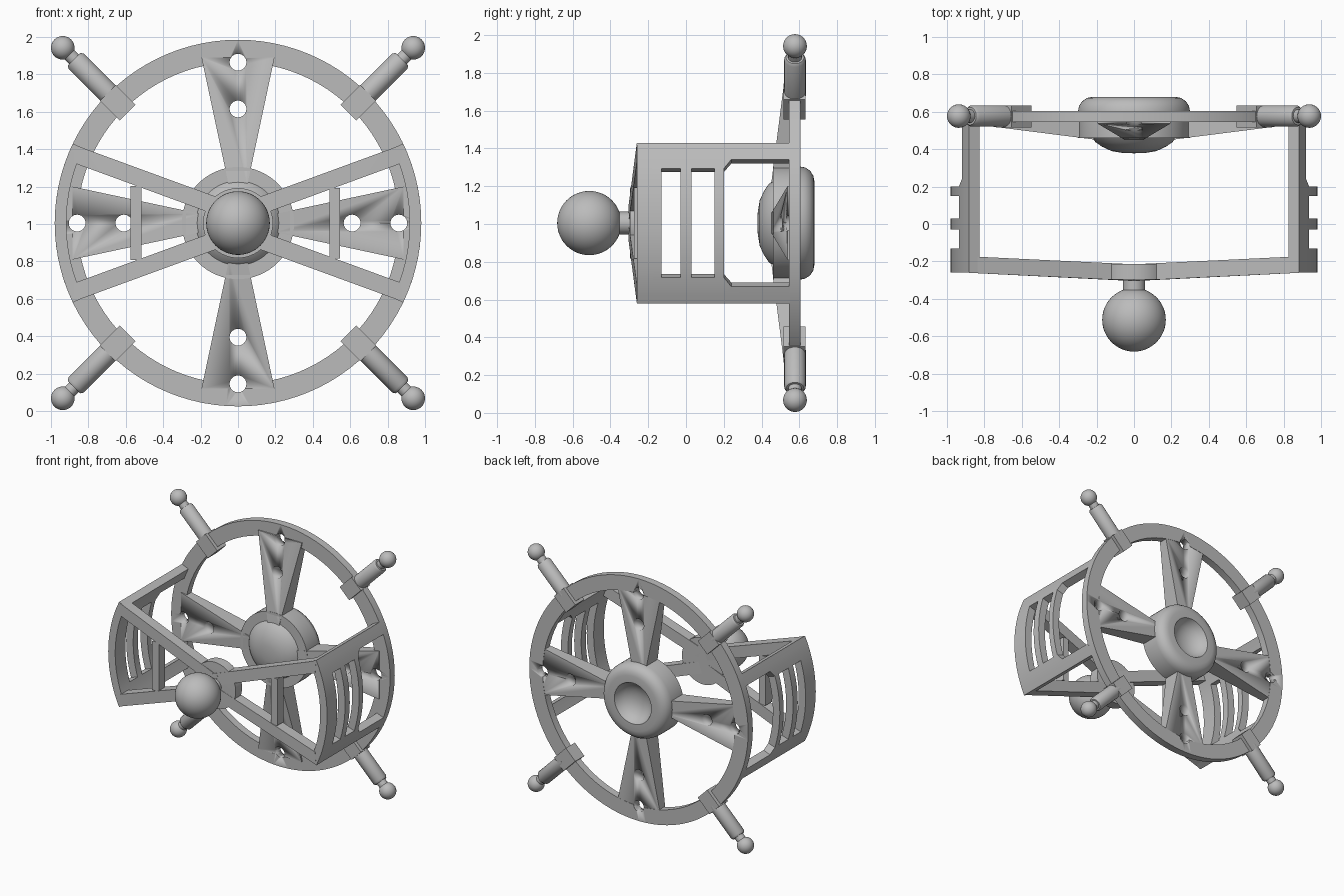
import bpy, bmesh, math
from mathutils import Vector, Matrix

if "Cube" in bpy.data.objects:
    bpy.data.objects.remove(bpy.data.objects["Cube"])

CZ = 1.005                      # height of the wheel axis
grey = bpy.data.materials.new("plain grey")
grey.diffuse_color = (0.5, 0.5, 0.5, 1)
grey.use_nodes = True
grey.node_tree.nodes["Principled BSDF"].inputs["Base Color"].default_value = grey.diffuse_color


def finish(name, bm, angle=35):
    """Turn a bmesh built around the wheel axis into a placed object."""
    bmesh.ops.recalc_face_normals(bm, faces=bm.faces)
    me = bpy.data.meshes.new(name)
    bm.to_mesh(me)
    bm.free()
    me.materials.append(grey)
    ob = bpy.data.objects.new(name, me)
    ob.location.z = CZ
    bpy.context.collection.objects.link(ob)
    bpy.ops.object.select_all(action='DESELECT')
    ob.select_set(True)
    bpy.context.view_layer.objects.active = ob
    bpy.ops.object.shade_smooth_by_angle(angle=math.radians(angle))
    return ob


def hull(name, pts, turn=0):
    """Convex solid from corner points, turned about the y axis."""
    bm = bmesh.new()
    for p in pts:
        bm.verts.new(Matrix.Rotation(turn, 3, 'Y') @ Vector(p))
    bmesh.ops.convex_hull(bm, input=bm.verts)
    bmesh.ops.dissolve_limit(bm, angle_limit=0.01, verts=bm.verts, edges=bm.edges)
    return finish(name, bm)


def box(x0, x1, y0, y1, z0, z1):
    return [(x, y, z) for x in (x0, x1) for y in (y0, y1) for z in (z0, z1)]


def lathe(name, prof, closed=False, steps=64, matrix=None):
    """Revolve (radius, y) points about the y axis."""
    bm = bmesh.new()
    vs = [bm.verts.new((r, y, 0)) for r, y in prof]
    es = [bm.edges.new(p) for p in zip(vs, vs[1:])]
    if closed:
        es.append(bm.edges.new((vs[-1], vs[0])))
    bmesh.ops.spin(bm, geom=vs + es, cent=(0, 0, 0), axis=(0, 1, 0),
                   angle=math.tau, steps=steps, use_merge=False)
    bmesh.ops.remove_doubles(bm, verts=bm.verts, dist=0.0003)
    if matrix:
        bm.transform(matrix)
    return finish(name, bm)


def ball_arc(r, c, start=0, n=16):
    """Half circle profile for a ball centred at c on the axis."""
    return [(r * math.sin(a), c - r * math.cos(a))
            for a in [start + (math.pi - start) * i / n for i in range(n + 1)]]


# Wheel rim and four tapered spokes
pierced = [lathe("wheel_rim", [(0.86, 0.545), (0.98, 0.545), (0.98, 0.605), (0.86, 0.605)],
                 closed=True, steps=96)]
for i in range(4):
    pts = [(s * w, y, r) for r, w, front in ((0.2, 0.049, 0.45), (0.885, 0.195, 0.537))
           for s in (-1, 1) for y in (front, 0.603)]
    pierced.append(hull("spoke", pts, i * math.pi / 2))

# Round holes through the spokes and rim
bm = bmesh.new()
for i in range(4):
    for r in (0.61, 0.86):
        m = (Matrix.Rotation(i * math.pi / 2, 4, 'Y') @ Matrix.Translation((0, 0.55, r))
             @ Matrix.Rotation(math.pi / 2, 4, 'X'))
        bmesh.ops.create_cone(bm, cap_ends=True, segments=24, radius1=0.045,
                              radius2=0.045, depth=0.5, matrix=m)
cutter = finish("hole_cutter", bm)
cutter.hide_render = True
for ob in pierced:
    mod = ob.modifiers.new("holes", 'BOOLEAN')
    mod.object = cutter
    mod.operation = 'DIFFERENCE'
    mod.solver = 'EXACT'
    bpy.context.view_layer.objects.active = ob
    bpy.ops.object.modifier_apply(modifier=mod.name)
bpy.data.objects.remove(cutter)

# Hub: domed front, rounded back with a dish
lathe("hub", [(0, 0.378), (0.06, 0.38), (0.12, 0.39), (0.17, 0.413), (0.205, 0.437), (0.225, 0.46),
              (0.3, 0.46), (0.3, 0.6), (0.294, 0.631), (0.277, 0.657), (0.251, 0.674), (0.22, 0.68),
              (0.165, 0.68), (0.15, 0.645), (0.12, 0.615), (0.08, 0.593), (0.04, 0.583), (0, 0.58)])

# Four diagonal handles with rim clamps and ball ends
for i in range(4):
    a = math.radians(45 + 90 * i)
    hull("handle_clamp", box(-0.06, 0.06, 0.517, 0.633, 0.835, 0.985), a)
    m = (Matrix.Rotation(a, 4, 'Y') @ Matrix.Translation((0, 0.577, 0))
         @ Matrix.Rotation(math.pi / 2, 4, 'X'))
    lathe("handle", [(0, 0.95), (0.057, 0.95), (0.057, 1.225), (0.047, 1.24), (0.036, 1.24),
                     (0.036, 1.275)] + ball_arc(0.063, 1.325, 0.61), steps=32, matrix=m)

# Curved side panels with slots and a chamfered opening
ys = [-0.26, -0.13, -0.03, 0.03, 0.15, 0.2, 0.24, 0.55]
half = [0.06, 0.12, 0.18, 0.24, 0.288, 0.337, 0.38, 0.425]
zs = [-z for z in reversed(half)] + [0] + half
for side, sx in (("left", -1), ("right", 1)):
    bm = bmesh.new()
    grid = [[bm.verts.new((sx * math.sqrt(0.98 ** 2 - z * z), y, z)) for z in zs] for y in ys]
    for i in range(len(ys) - 1):
        for j in range(len(zs) - 1):
            q = [grid[i][j], grid[i + 1][j], grid[i + 1][j + 1], grid[i][j + 1]]
            mid = (zs[j] + zs[j + 1]) / 2
            if i in (1, 3, 5, 6) and abs(mid) < 0.288:
                continue
            if i == 6 and abs(mid) < 0.337:
                continue
            if i == 5 and abs(mid) < 0.337:      # chamfered corner
                q.pop(1 if mid > 0 else 2)
            bm.faces.new(q)
    bmesh.ops.delete(bm, geom=[v for v in bm.verts if not v.link_faces], context='VERTS')
    ob = finish(side + "_panel", bm)
    # make the skin face outward before thickening inward
    if ob.data.polygons[0].normal.x * sx < 0:
        ob.data.flip_normals()
    mod = ob.modifiers.new("thickness", 'SOLIDIFY')
    mod.thickness = 0.062
    mod.offset = -1
    bpy.ops.object.modifier_apply(modifier=mod.name)
    bpy.ops.object.shade_smooth_by_angle(angle=math.radians(35))

# Crossed front arms sloping back to the panels
c, s = math.cos(math.radians(20.1)), math.sin(math.radians(20.1))
for sx in (-1, 1):
    for sz in (-1, 1):
        pts = []
        for t, n in ((0, 0), (0.93, 0), (0.972, 0.092), (0, 0.092)):
            x, z = t * c - n * s, t * s + n * c
            y = -0.305 + 0.05 * max(x, 0)
            pts += [(sx * x, y, sz * z), (sx * x, y + 0.088, sz * z)]
        hull("front_arm", pts)

# Upright braces between the arms
for x0, x1 in ((-0.575, -0.515), (0.49, 0.545)):
    h = 0.385 * min(abs(x0), abs(x1))
    hull("arm_brace", box(x0, x1, -0.276, -0.195, -h, h))

# Centre plate, neck and large ball
lathe("centre_plate", [(0, -0.3), (0.187, -0.296), (0.187, -0.215), (0, -0.215)])
lathe("ball_neck", [(0, -0.38), (0.06, -0.38), (0.06, -0.29), (0, -0.29)], steps=32)
lathe("front_ball", ball_arc(0.17, -0.512, n=24))
